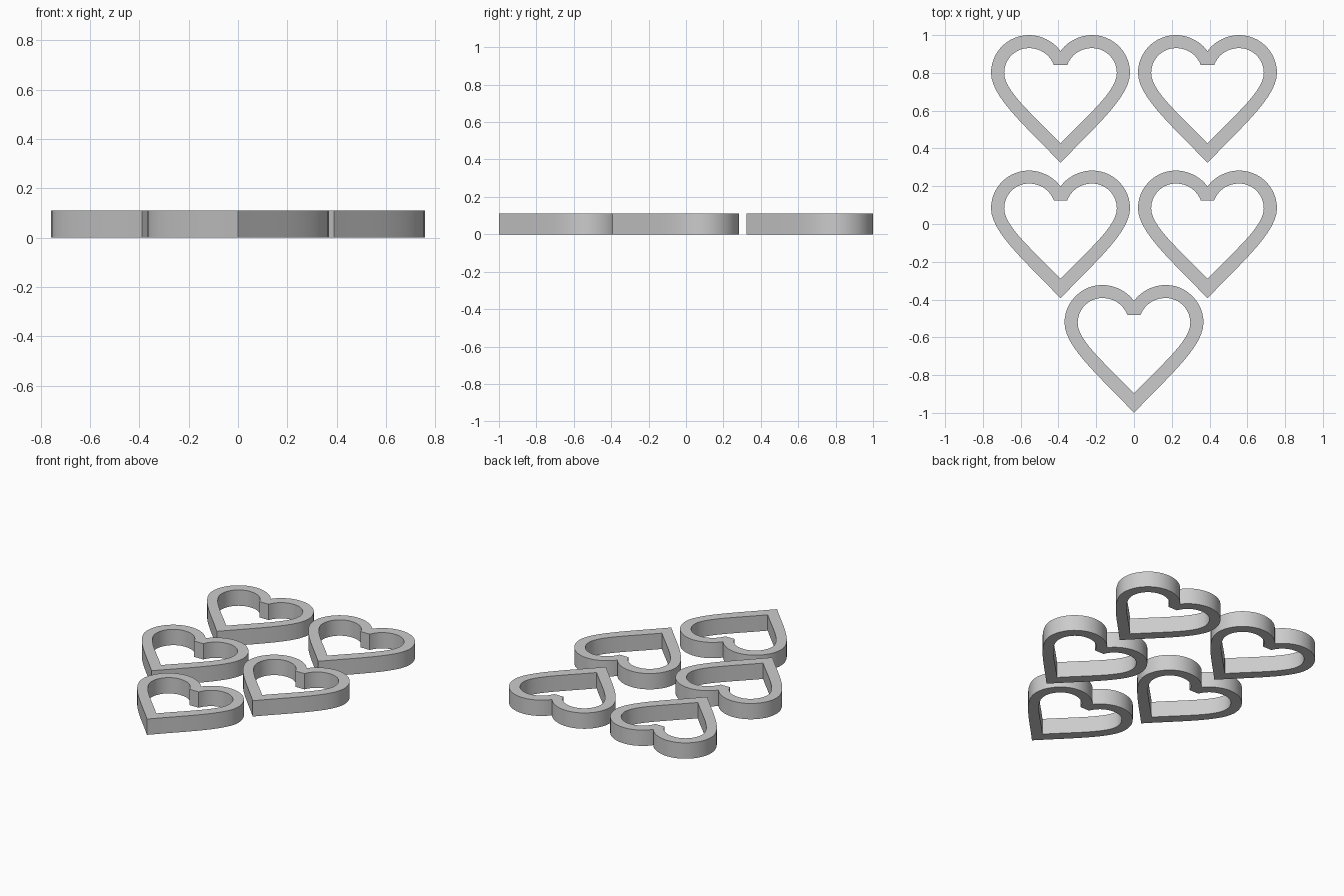
import bpy, bmesh, math
from mathutils import Vector
from mathutils.geometry import interpolate_bezier

if "Cube" in bpy.data.objects:
    bpy.data.objects.remove(bpy.data.objects["Cube"])

HEIGHT = 0.11

grey = bpy.data.materials.new("light_grey")
grey.diffuse_color = (0.6, 0.6, 0.6, 1)
grey.use_nodes = True
grey.node_tree.nodes["Principled BSDF"].inputs["Base Color"].default_value = grey.diffuse_color

# Right half of each outline as bezier segments, notch to tip (y measured from the lobe top)
OUTER = [
    [(0, -0.085), (0.035, -0.035), (0.10, 0), (0.168, 0)],
    [(0.168, 0), (0.278, 0), (0.368, -0.09), (0.368, -0.2)],
    [(0.368, -0.2), (0.368, -0.33), (0.17, -0.495), (0, -0.677)],
]
INNER = [
    [(0.035, -0.159), (0.058, -0.10), (0.11, -0.069), (0.168, -0.069)],
    [(0.168, -0.069), (0.24, -0.069), (0.298, -0.128), (0.298, -0.2)],
    [(0.298, -0.2), (0.298, -0.30), (0.136, -0.428), (0, -0.574)],
]


def outline(segments, steps=14):
    """Sample the half outline, then mirror it into a closed loop."""
    half = []
    for seg in segments:
        pts = interpolate_bezier(*[Vector((x, y, 0)) for x, y in seg], steps)
        half += pts if not half else pts[1:]
    left = [Vector((-p.x, p.y, 0)) for p in reversed(half[:-1])]
    if half[0].x < 1e-6:
        # the notch point sits on the mirror line: keep a copy so both loops match
        left[-1] = half[0].copy()
    return half + left


def heart_mesh():
    """Heart-shaped ring with straight walls."""
    bm = bmesh.new()
    outer, inner = outline(OUTER), outline(INNER)
    n = len(outer)
    rings = [[bm.verts.new((p.x, p.y, z)) for p in loop]
             for loop, z in ((outer, 0), (outer, HEIGHT), (inner, HEIGHT), (inner, 0))]
    for k in range(4):
        a, b = rings[k], rings[(k + 1) % 4]
        for i in range(n):
            j = (i + 1) % n
            bm.faces.new((a[i], a[j], b[j], b[i]))
    # merge the doubled notch point
    bmesh.ops.remove_doubles(bm, verts=bm.verts, dist=1e-5)
    bmesh.ops.recalc_face_normals(bm, faces=bm.faces)
    mesh = bpy.data.meshes.new("heart_ring")
    bm.to_mesh(mesh)
    bm.free()
    mesh.materials.append(grey)
    return mesh


# Five hearts: two rows of two, one in front
PLACES = {
    "heart_back_left": (-0.389, 1.0),
    "heart_back_right": (0.389, 1.0),
    "heart_middle_left": (-0.389, 0.283),
    "heart_middle_right": (0.389, 0.283),
    "heart_front": (0, -0.323),
}
for name, (x, y) in PLACES.items():
    heart = bpy.data.objects.new(name, heart_mesh())
    heart.location = (x, y, 0)
    bpy.context.collection.objects.link(heart)
    bpy.ops.object.select_all(action='DESELECT')
    heart.select_set(True)
    bpy.context.view_layer.objects.active = heart
    bpy.ops.object.shade_smooth_by_angle(angle=math.radians(30))
